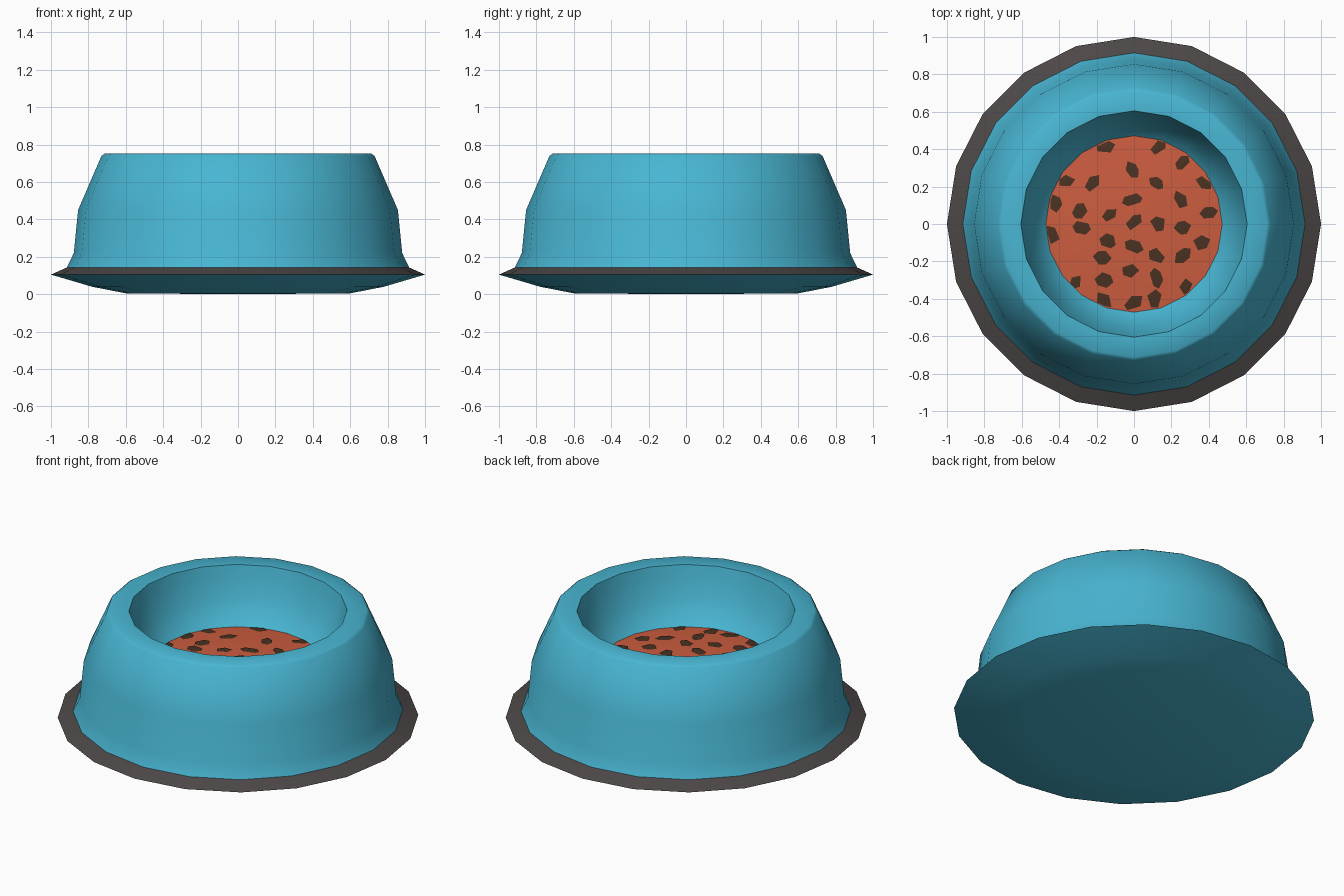
import bpy, bmesh, math, random
from mathutils import Vector

if "Cube" in bpy.data.objects:
    bpy.data.objects.remove(bpy.data.objects["Cube"])

random.seed(4)
SIDES = 20


def material(name, rgb):
    m = bpy.data.materials.new(name)
    m.diffuse_color = (*rgb, 1)
    m.use_nodes = True
    m.node_tree.nodes["Principled BSDF"].inputs["Base Color"].default_value = m.diffuse_color
    return m


teal = material("teal", (0.065, 0.465, 0.645))
dark = material("dark_grey", (0.075, 0.064, 0.064))
orange = material("food_orange", (0.61, 0.11, 0.05))
brown = material("food_brown", (0.07, 0.032, 0.016))


def make_object(name, bm, mats):
    me = bpy.data.meshes.new(name)
    bm.to_mesh(me)
    bm.free()
    ob = bpy.data.objects.new(name, me)
    bpy.context.collection.objects.link(ob)
    for m in mats:
        me.materials.append(m)
    return ob


def lathe(name, profile, mats, dark_band=None, sides=SIDES):
    """Revolve (radius, z) points; radius 0 becomes a pole. dark_band = profile step using material 1."""
    bm = bmesh.new()
    rings = []
    for r, z in profile:
        if r == 0:
            rings.append([bm.verts.new((0, 0, z))] * sides)
        else:
            rings.append([bm.verts.new((r * math.cos(2 * math.pi * i / sides),
                                        r * math.sin(2 * math.pi * i / sides), z))
                          for i in range(sides)])
    for k, (a, b) in enumerate(zip(rings, rings[1:])):
        for i in range(sides):
            j = (i + 1) % sides
            f = bm.faces.new(list(dict.fromkeys((a[i], a[j], b[j], b[i]))))
            f.material_index = 1 if k == dark_band else 0
    return make_object(name, bm, mats)


def smooth(ob, angle):
    bpy.ops.object.select_all(action='DESELECT')
    ob.select_set(True)
    bpy.context.view_layer.objects.active = ob
    bpy.ops.object.shade_smooth_by_angle(angle=math.radians(angle))


# Bowl: underside, flared dark foot, outer wall, flat lip, inner wall and floor
bowl = lathe("bowl", [
    (0, 0), (0.60, 0.005), (0.78, 0.04), (1.0, 0.105),
    (0.915, 0.143), (0.878, 0.22), (0.855, 0.45), (0.73, 0.74),
    (0.712, 0.752), (0.605, 0.752), (0.59, 0.69), (0.55, 0.56),
    (0.47, 0.43), (0.38, 0.38), (0, 0.37)], [teal, dark], dark_band=3)
smooth(bowl, 35)


# Food: gently domed surface that meets the inner wall
def food_z(x, y):
    return 0.455 - 0.10 * (x * x + y * y)


food = lathe("food", [(r, food_z(r, 0)) for r in (0.485, 0.36, 0.24, 0.12, 0)], [orange], sides=40)
smooth(food, 40)

# Kibble patches: thin irregular plates on the food
spots = [(.13, .41), (-.15, .41), (.26, .33), (-.01, .29), (-.22, .22), (.12, .22),
         (.38, .22), (-.36, .23), (-.01, .13), (.25, .13), (-.42, .11), (-.13, .05),
         (-.29, .07), (.40, .06), (0, .01), (-.44, -.06), (-.28, -.02), (.13, 0),
         (.26, -.02), (-.14, -.09), (0, -.12), (.36, -.10), (.26, -.17), (-.17, -.18),
         (.12, -.17), (-.02, -.25), (-.32, -.32), (-.16, -.30), (.12, -.29),
         (.28, -.34), (0, -.42), (.11, -.40), (-.16, -.41)]
bm = bmesh.new()
for cx, cy in spots:
    turn = random.uniform(0, math.pi)
    a, b = random.uniform(.046, .058), random.uniform(.03, .042)
    n = random.choice((5, 6))
    outline = []
    for i in range(n):
        t = 2 * math.pi * (i + random.uniform(-.2, .2)) / n
        u, v = a * math.cos(t), b * math.sin(t)
        p = Vector((cx + u * math.cos(turn) - v * math.sin(turn),
                    cy + u * math.sin(turn) + v * math.cos(turn)))
        if p.length > 0.465:
            p *= 0.465 / p.length
        outline.append(bm.verts.new((p.x, p.y, food_z(p.x, p.y) + 0.004)))
    centre = bm.verts.new((cx, cy, food_z(cx, cy) + 0.005))
    for i in range(n):
        bm.faces.new((outline[i], outline[(i + 1) % n], centre))
make_object("kibble_patches", bm, [brown])

# Consistent outward normals on the revolved parts
for ob in (bowl, food):
    bm = bmesh.new()
    bm.from_mesh(ob.data)
    bmesh.ops.recalc_face_normals(bm, faces=bm.faces)
    if ob is food and sum(f.normal.z for f in bm.faces) < 0:
        bmesh.ops.reverse_faces(bm, faces=bm.faces)
    bm.to_mesh(ob.data)
    bm.free()
